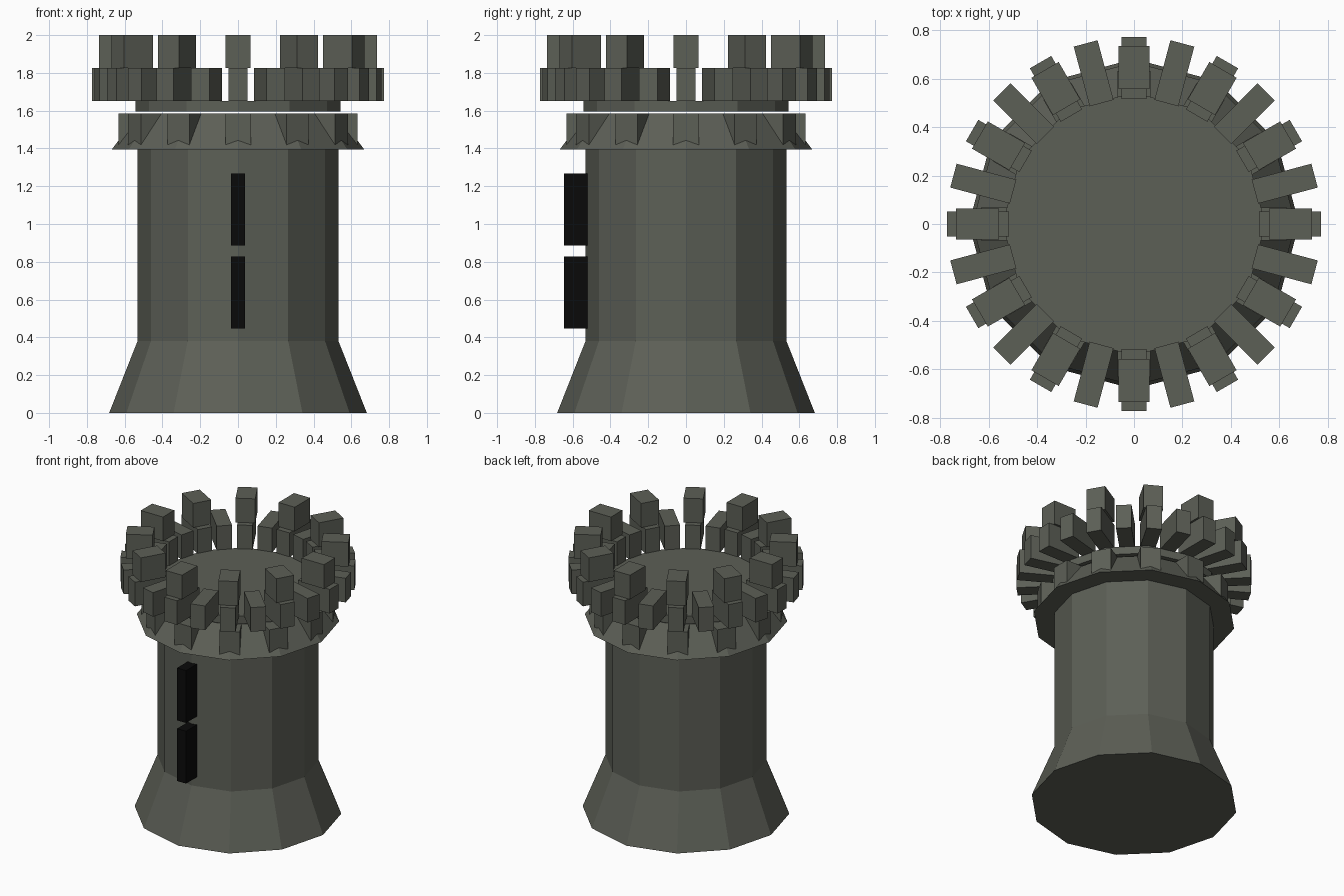
import bpy, bmesh
from math import cos, sin, pi
from mathutils import Matrix

if "Cube" in bpy.data.objects:
    bpy.data.objects.remove(bpy.data.objects["Cube"])


def material(name, rgb):
    m = bpy.data.materials.new(name)
    m.diffuse_color = (*rgb, 1)
    m.use_nodes = True
    m.node_tree.nodes["Principled BSDF"].inputs["Base Color"].default_value = m.diffuse_color
    return m


STONE = material("dark stone", (0.108, 0.115, 0.094))
BLACK = material("slit black", (0.003, 0.003, 0.003))


def finish(name, bm, mat):
    bmesh.ops.recalc_face_normals(bm, faces=bm.faces)
    me = bpy.data.meshes.new(name)
    bm.to_mesh(me)
    bm.free()
    me.materials.append(mat)
    ob = bpy.data.objects.new(name, me)
    bpy.context.collection.objects.link(ob)
    return ob


def lathe(name, profile, mat, n=12):
    """Closed n-sided solid from (radius, z) points."""
    bm = bmesh.new()
    rings = [[bm.verts.new((r * cos(2 * pi * i / n), r * sin(2 * pi * i / n), z))
              for i in range(n)] for r, z in profile]
    for a, b in zip(rings, rings[1:]):
        for i in range(n):
            j = (i + 1) % n
            bm.faces.new((a[i], a[j], b[j], b[i]))
    bm.faces.new(rings[0][::-1])
    bm.faces.new(rings[-1])
    return finish(name, bm, mat)


def add_box(bm, lo, hi, angle=0):
    size = [h - l for l, h in zip(lo, hi)]
    mid = [(h + l) / 2 for l, h in zip(lo, hi)]
    bmesh.ops.create_cube(bm, size=1, matrix=Matrix.Rotation(angle, 4, 'Z')
                          @ Matrix.Translation(mid) @ Matrix.Diagonal((*size, 1)))


def block_ring(name, count, r0, r1, width, z0, z1):
    """Ring of radial stone blocks."""
    bm = bmesh.new()
    for i in range(count):
        add_box(bm, (r0, -width / 2, z0), (r1, width / 2, z1), 2 * pi * i / count)
    return finish(name, bm, STONE)


# Flared foot and straight shaft
lathe("tower_shaft", [(0.682, 0), (0.532, 0.38), (0.532, 1.4)], STONE)
# Sloping collar with small corbels
lathe("collar", [(0.668, 1.395), (0.525, 1.585)], STONE)
block_ring("corbels", 12, 0.45, 0.632, 0.135, 1.405, 1.586)
# Roof floor
lathe("roof_floor", [(0.543, 1.595), (0.543, 1.652)], STONE)
# Parapet: radial beams with merlons on every second one
block_ring("parapet_beams", 24, 0.517, 0.772, 0.102, 1.65, 1.825)
block_ring("merlons", 12, 0.557, 0.735, 0.13, 1.825, 2.0)

# Arrow slits on the front
bm = bmesh.new()
for z in (0.447, 0.887):
    add_box(bm, (-0.036, -0.647, z), (0.036, -0.48, z + 0.38))
finish("arrow_slits", bm, BLACK)
